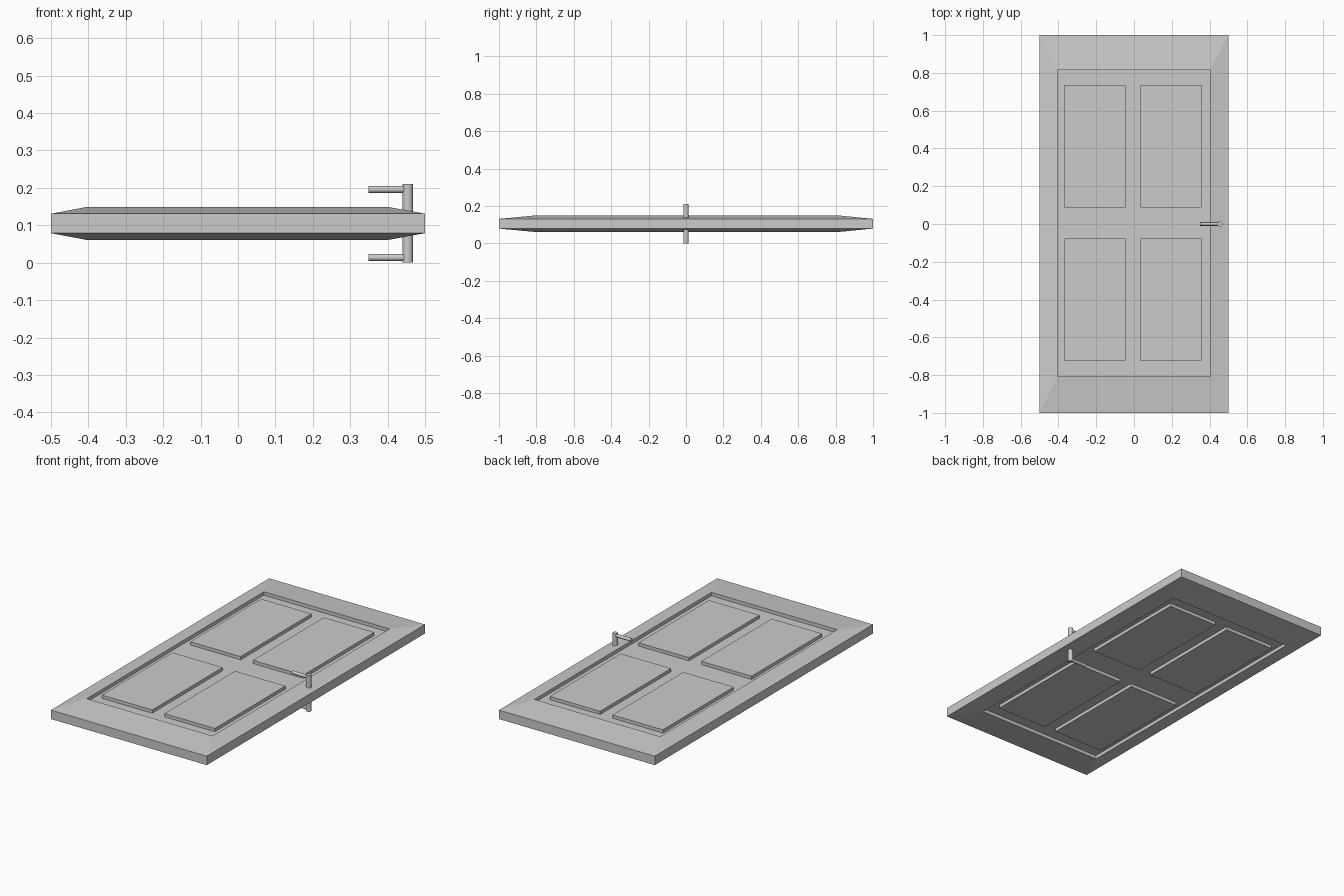
import bpy, bmesh, math

if "Cube" in bpy.data.objects:
    bpy.data.objects.remove(bpy.data.objects["Cube"])

MID = 0.105  # height of the door's mid-plane


def finish(name, bm):
    bmesh.ops.recalc_face_normals(bm, faces=bm.faces[:])
    me = bpy.data.meshes.new(name)
    bm.to_mesh(me)
    bm.free()
    ob = bpy.data.objects.new(name, me)
    bpy.context.collection.objects.link(ob)
    return ob


def stacked_rects(name, rects):
    """Bridge rectangles (x0, x1, y0, y1, z) in order and cap both ends."""
    bm = bmesh.new()
    rings = [[bm.verts.new((x, y, z)) for x, y in
              ((x0, y0), (x1, y0), (x1, y1), (x0, y1))]
             for x0, x1, y0, y1, z in rects]
    for a, b in zip(rings, rings[1:]):
        for i in range(4):
            j = (i + 1) % 4
            bm.faces.new((a[i], a[j], b[j], b[i]))
    bm.faces.new(rings[0])
    bm.faces.new(rings[-1])
    return finish(name, bm)


def rod(name, radius, length, location, rotation=(0, 0, 0)):
    bpy.ops.mesh.primitive_cylinder_add(vertices=24, radius=radius, depth=length,
                                        location=location, rotation=rotation)
    ob = bpy.context.object
    ob.name = name
    bpy.ops.object.shade_smooth_by_angle(angle=math.radians(40))
    return ob


# door slab: bevelled frame around a sunken field on both faces
edge = (-0.5, 0.5, -1.0, 1.0)
rim = (-0.405, 0.402, -0.808, 0.816)
half = [(*rim, 0.024), (*rim, 0.044), (*edge, 0.026)]
upper = [(*r[:4], MID + r[4]) for r in half]
lower = [(*r[:4], MID - r[4]) for r in half]
stacked_rects("door_slab", lower + upper[::-1])

# four raised panels and a lever handle on each face
for side, s in (("top", 1), ("bottom", -1)):
    for x0, x1 in ((-0.367, -0.044), (0.035, 0.358)):
        for y0, y1 in ((-0.723, -0.077), (0.087, 0.737)):
            stacked_rects("panel_" + side, [(x0, x1, y0, y1, MID + s * 0.022),
                                            (x0, x1, y0, y1, MID + s * 0.043)])
    rod("handle_stem_" + side, 0.014, 0.085, (0.454, 0, MID + s * 0.0625))
    rod("handle_lever_" + side, 0.0093, 0.103, (0.4005, 0, MID + s * 0.091),
        (0, math.pi / 2, 0))
